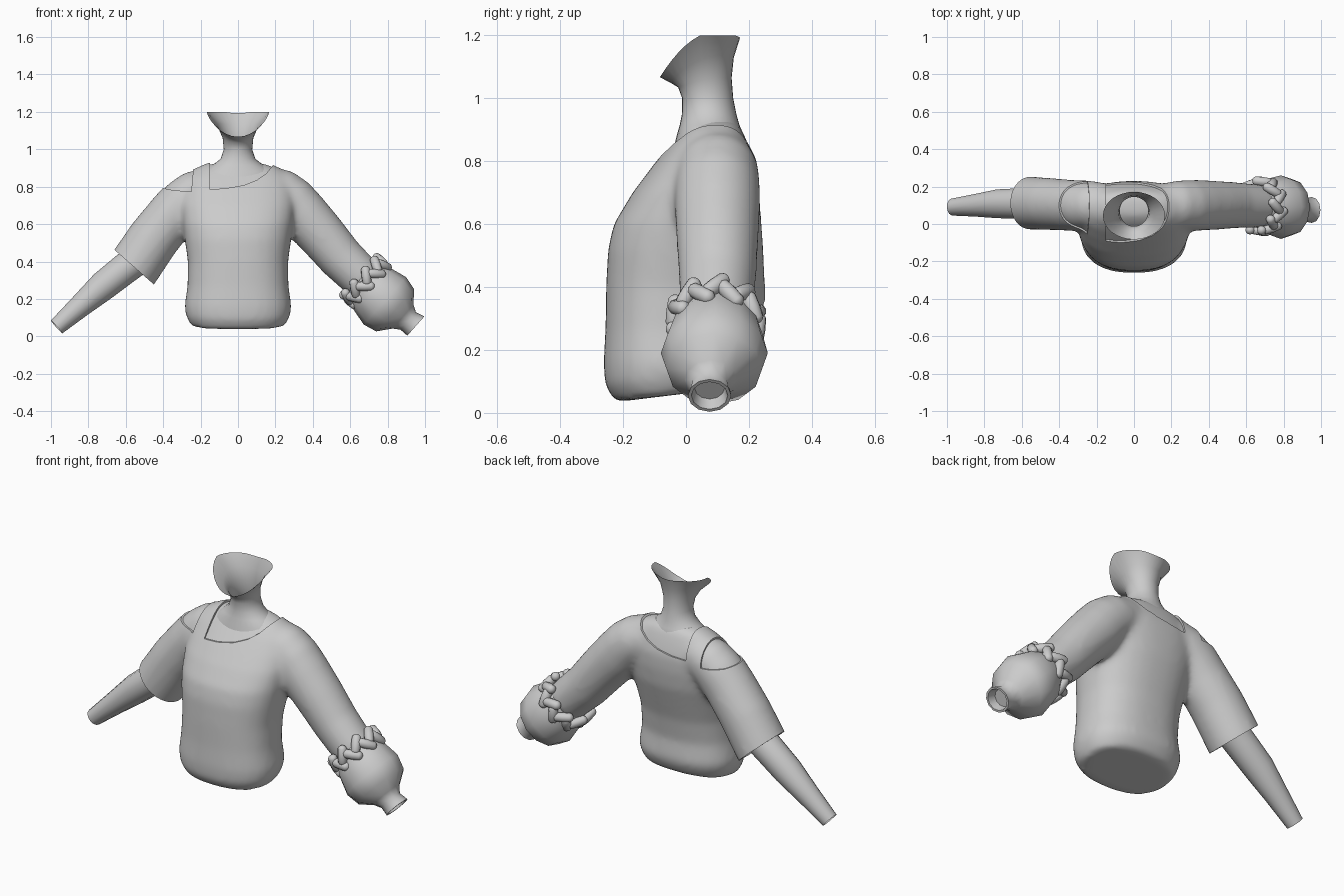
import bpy, bmesh, math
from mathutils import Vector, Quaternion

cube = bpy.data.objects.get("Cube")
if cube:
    bpy.data.objects.remove(cube)

grey = bpy.data.materials.new("plain_grey")
grey.use_nodes = True
colour = (0.6, 0.6, 0.6, 1)
grey.diffuse_color = colour
grey.node_tree.nodes["Principled BSDF"].inputs["Base Color"].default_value = colour
Y = Vector((0, 1, 0))


def finish(bm, name):
    bmesh.ops.recalc_face_normals(bm, faces=bm.faces)
    mesh = bpy.data.meshes.new(name)
    bm.to_mesh(mesh)
    bm.free()
    obj = bpy.data.objects.new(name, mesh)
    bpy.context.collection.objects.link(obj)
    mesh.materials.append(grey)
    return obj


def smooth(obj, angle=40):
    bpy.ops.object.select_all(action='DESELECT')
    obj.select_set(True)
    bpy.context.view_layer.objects.active = obj
    bpy.ops.object.shade_smooth_by_angle(angle=math.radians(angle))


def apply(obj, kind, **settings):
    mod = obj.modifiers.new(kind.lower(), kind)
    for key, value in settings.items():
        setattr(mod, key, value)
    bpy.context.view_layer.objects.active = obj
    bpy.ops.object.modifier_apply(modifier=mod.name)


def cut(obj, cutter):
    apply(obj, 'BOOLEAN', object=cutter, operation='DIFFERENCE', solver='EXACT')
    bpy.data.objects.remove(cutter)


def skin_rings(bm, rings, cap_start=True, cap_end=True):
    rows = [[bm.verts.new(p) for p in ring] for ring in rings]
    n = len(rows[0])
    for a, b in zip(rows, rows[1:]):
        for i in range(n):
            j = (i + 1) % n
            bm.faces.new((a[i], a[j], b[j], b[i]))
    if cap_start:
        bm.faces.new(rows[0][::-1])
    if cap_end:
        bm.faces.new(rows[-1])


def level_ring(z, half, front, back, tilt=0, lift=0, power=2.0, sides=32):
    """Horizontal ring given by half width and front and back depth."""
    pts = []
    for i in range(sides):
        a = math.tau * i / sides
        c, s = math.cos(a), math.sin(a)
        k = (abs(c) ** power + abs(s) ** power) ** (-1 / power)
        height = z + tilt * s * k + lift * c * c
        pts.append((half * c * k, (front + back) / 2 + (back - front) / 2 * s * k,
                    min(height, 1.2)))
    return pts


def tube_rings(path, side=1, sides=16, axis=None, inset=0):
    """Rings around a path of (x, y, z, radius); side=-1 mirrors in x."""
    pts = [Vector((side * p[0], p[1], p[2])) for p in path]
    rings = []
    for i, p in enumerate(pts):
        t = axis or (pts[min(i + 1, len(pts) - 1)] - pts[max(i - 1, 0)])
        n = t.cross(Y).normalized()
        b = n.cross(t).normalized()
        r = path[i][3] - inset
        rings.append([p + r * (math.cos(a) * n + math.sin(a) * b)
                      for a in (math.tau * k / sides for k in range(sides))])
    return rings


def tube(name, path, **kw):
    caps = {k: kw.pop(k) for k in ("cap_start", "cap_end") if k in kw}
    bm = bmesh.new()
    skin_rings(bm, tube_rings(path, **kw), **caps)
    return finish(bm, name)


def prism(name, outline):
    bm = bmesh.new()
    skin_rings(bm, [[(x, y, z) for x, z in outline] for y in (-0.6, 0.6)])
    return finish(bm, name)


# Torso: height, half width, front, back
TORSO = [(.055, .25, -.225, .115), (.11, .278, -.258, .143), (.16, .286, -.262, .152),
         (.27, .27, -.256, .14), (.4, .268, -.254, .16), (.52, .285, -.248, .195),
         (.6, .297, -.23, .218), (.7, .31, -.17, .23), (.78, .305, -.11, .23),
         (.85, .28, -.055, .21), (.9, .225, -.01, .19), (.925, .17, .02, .175),
         (.94, .1, .05, .15)]
SHOULDER = [(.14, .1, .8, .115), (.23, .1, .765, .132), (.285, .1, .723, .136),
            (.345, .1, .655, .137)]
LEFT_ARM = SHOULDER + [(.44, .1, .55, .131), (.55, .1, .42, .123), (.68, .095, .295, .115)]
RIGHT_ARM = SHOULDER + [(.45, .107, .525, .14), (.555, .112, .37, .142),
                        (.63, .112, .27, .142)]


def torso_with_arms(name, inset, left_count, right_count):
    bm = bmesh.new()
    skin_rings(bm, [level_ring(z - inset * (z > .8), w - inset, f + inset, b - inset,
                               tilt=.02 if z < .12 else 0, power=2.4)
                    for z, w, f, b in TORSO])
    for path, side in ((LEFT_ARM[:left_count], 1), (RIGHT_ARM[:right_count], -1)):
        skin_rings(bm, tube_rings(path, side, 24, inset=inset))
    obj = finish(bm, name)
    apply(obj, 'REMESH', mode='VOXEL', voxel_size=0.014)
    apply(obj, 'SMOOTH', factor=0.5, iterations=18)
    return obj


# Top, with the wide neckline, bare shoulder and hollow short sleeve cut out
top = torso_with_arms("knit_top", 0, 7, 7)
cut(top, prism("neckline_cutter", [(-.15, 1.1), (-.15, .785), (-.06, .792), (.03, .808),
                                   (.1, .835), (.15, .87), (.2, .93), (.2, 1.1)]))
cut(top, prism("shoulder_cutter", [(-.46, .81), (-.37, .785), (-.3, .777), (-.25, .775),
                                   (-.22, 1.1), (-.46, 1.1)]))
hem_axis = Vector((-.66, 0, -.75))
cut(top, tube("hem_cutter", [(.51, .112, .42, .118), (.555, .112, .37, .124),
                             (.556, .112, .369, .22), (.75, .112, .15, .22)],
              side=-1, sides=24, axis=hem_axis))
smooth(top)

# Skin under the openings
shoulders = torso_with_arms("bare_shoulders", 0.008, 2, 5)
smooth(shoulders)

# Open neck, flaring up to the jaw line
bm = bmesh.new()
skin_rings(bm, [level_ring(.82, .21, -.045, .185), level_ring(.88, .19, -.03, .185),
                level_ring(.915, .135, -.02, .17),
                level_ring(.95, .092, -.013, .16), level_ring(1.0, .076, -.012, .15),
                level_ring(1.05, .082, -.025, .145, tilt=.015, lift=.01),
                level_ring(1.09, .108, -.05, .152, tilt=.04, lift=.035),
                level_ring(1.13, .166, -.083, .172, tilt=.063, lift=.07)],
           cap_start=False, cap_end=False)
smooth(finish(bm, "neck"), 60)

# Bare right forearm with an open wrist
forearm = tube("right_forearm", [(.5, .112, .44, .085), (.6, .11, .365, .083),
                                 (.72, .108, .27, .079), (.84, .1, .165, .062),
                                 (.97, .09, .05, .046)],
               side=-1, sides=14, cap_end=False)
smooth(forearm, 50)

# Puffed left cuff, turned in at the wrist
cuff_axis = Vector((.747, 0, -.664)).normalized()
puff = tube("puffed_cuff", [(.655, .095, .315, .11), (.715, .094, .255, .148),
                            (.785, .09, .19, .17), (.84, .09, .14, .152),
                            (.882, .08, .105, .085), (.91, .076, .082, .062),
                            (.951, .075, .055, .069), (.951, .075, .055, .058),
                            (.915, .075, .08, .048)],
            sides=12, axis=cuff_axis)
smooth(puff, 50)

# Braid around the cuff: pairs of chunky strands crossing each other
centre = Vector((.682, .095, .295))
across = cuff_axis.cross(Y).normalized()
pairs = 9
for i in range(pairs * 2):
    lean = 1 if i % 2 else -1
    a = math.tau * i / (pairs * 2)
    out = math.cos(a) * across + math.sin(a) * Y
    along = Quaternion(out, math.radians(42 * lean)) @ cuff_axis
    turn = along.to_track_quat('Z', 'Y')
    bm = bmesh.new()
    bmesh.ops.create_uvsphere(bm, u_segments=10, v_segments=8, radius=.026)
    for v in bm.verts:
        if abs(v.co.z) > .001:
            v.co.z += math.copysign(.028, v.co.z)
        v.co = turn @ v.co + centre + out * .134 + cuff_axis * .016 * lean
    smooth(finish(bm, f"braid_strand_{i + 1}"), 60)
